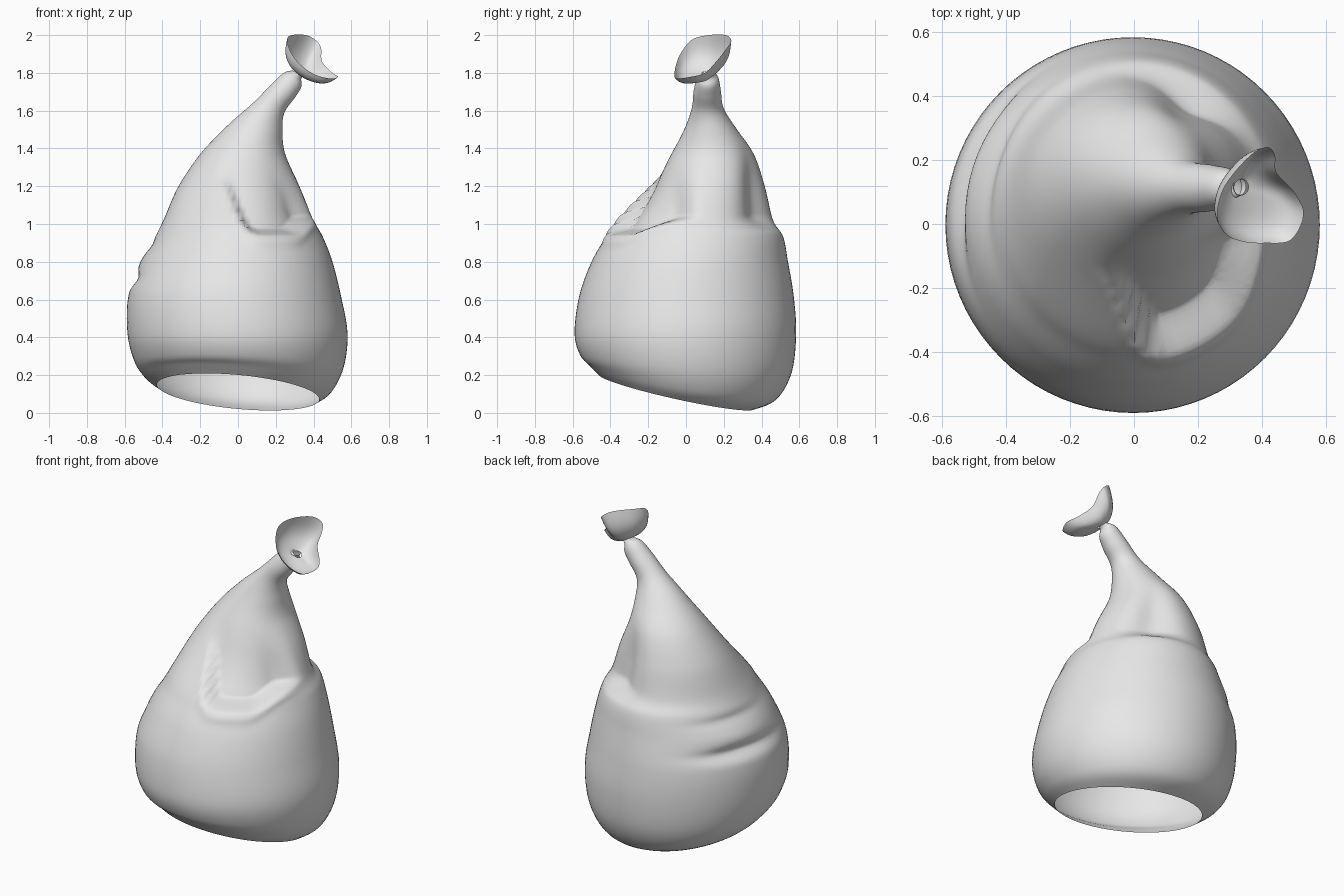
import bpy, bmesh, math
from mathutils import Vector

cube = bpy.data.objects.get("Cube")
if cube:
    bpy.data.objects.remove(cube, do_unlink=True)

cloth = bpy.data.materials.new("pale grey cloth")
cloth.use_nodes = True
grey = (0.8, 0.8, 0.8, 1)
cloth.diffuse_color = grey
cloth.node_tree.nodes["Principled BSDF"].inputs["Base Color"].default_value = grey

SIDES = 80


def spline(a, b, c, d, t):
    return [0.5 * (2 * q + (r - p) * t + (2 * p - 5 * q + 4 * r - s) * t * t
                   + (3 * q - p - 3 * r + s) * t ** 3) for p, q, r, s in zip(a, b, c, d)]


def smooth(lo, hi, v):
    t = max(0, min(1, (v - lo) / (hi - lo)))
    return t * t * (3 - 2 * t)


def bump(mid, width, v):
    return math.exp(-((v - mid) / width) ** 2)


def skin(name, rings):
    """Bridge a list of closed rings into one smooth open surface."""
    bm = bmesh.new()
    loops = [[bm.verts.new(p) for p in ring] for ring in rings]
    for low, high in zip(loops, loops[1:]):
        for i in range(len(low)):
            j = (i + 1) % len(low)
            bm.faces.new((low[i], low[j], high[j], high[i]))
    mesh = bpy.data.meshes.new(name)
    bm.to_mesh(mesh)
    bm.free()
    mesh.materials.append(cloth)
    for p in mesh.polygons:
        p.use_smooth = True
    obj = bpy.data.objects.new(name, mesh)
    bpy.context.collection.objects.link(obj)
    return obj


# Sack body: height, left, right, front, back, slope along x, slope along y
rows = [
    (0.10, -0.43, 0.43, -0.46, 0.36, -0.09, -0.22),
    (0.16, -0.50, 0.50, -0.51, 0.48, -0.08, -0.18),
    (0.26, -0.55, 0.56, -0.56, 0.56, -0.03, -0.08),
    (0.42, -0.585, 0.58, -0.59, 0.583, 0, 0),
    (0.62, -0.58, 0.545, -0.565, 0.57, 0, 0),
    (0.80, -0.51, 0.50, -0.50, 0.54, 0, 0),
    (0.93, -0.44, 0.45, -0.425, 0.515, 0, 0),
    (1.02, -0.395, 0.40, -0.36, 0.465, 0, 0),
    (1.20, -0.315, 0.325, -0.20, 0.42, 0, 0),
    (1.37, -0.20, 0.25, -0.08, 0.36, 0, 0),
    (1.50, -0.07, 0.235, -0.01, 0.27, -0.05, 0),
    (1.61, 0.07, 0.245, 0.03, 0.20, -0.25, 0),
    (1.70, 0.17, 0.30, 0.04, 0.185, -0.5, 0),
    (1.76, 0.235, 0.335, 0.055, 0.175, -0.7, 0),
    (1.79, 0.275, 0.335, 0.075, 0.16, -0.7, 0),
    (1.80, 0.31, 0.35, 0.09, 0.145, -0.5, 0),
]


def fold_depth(x, y, z, angle):
    """Inward share of the radius where the cloth sags or creases."""
    # front pocket: sharp curved lip below, fading out above
    lip = 0.935 + 0.28 * smooth(0.13, -0.10, x) ** 1.6 + 0.09 * smooth(0.30, 0.42, x)
    side = smooth(-0.13, 0.0, x) * smooth(0.08, -0.10, y)
    depth = 0.24 * side * smooth(lip, lip + 0.045, z) * smooth(1.42, 1.02, z)
    # rolled lip just under the pocket
    depth -= 0.025 * side * bump(lip - 0.02, 0.035, z)
    # hollow beside the neck at the back
    depth += 0.16 * bump(1.05, 0.35, angle) * smooth(0.95, 1.05, z) * smooth(1.5, 1.15, z)
    # creases on the right flank
    flank = bump(2.85, 0.45, angle)
    depth += 0.075 * flank * bump(0.71, 0.035, z) - 0.02 * flank * bump(0.80, 0.04, z)
    depth += 0.03 * flank * bump(0.89, 0.03, z)
    return depth


body = []
for k in range(len(rows) - 1):
    near = [rows[max(0, min(len(rows) - 1, k + o))] for o in (-1, 0, 1, 2)]
    steps = 14 if 0.6 < rows[k][0] < 1.3 else 5
    for s in range(steps + (k == len(rows) - 2)):
        z, x0, x1, y0, y1, sx, sy = spline(*near, s / steps)
        cx, cy, rx, ry = (x0 + x1) / 2, (y0 + y1) / 2, (x1 - x0) / 2, (y1 - y0) / 2
        ring = []
        for i in range(SIDES):
            a = 2 * math.pi * i / SIDES
            dx, dy = rx * math.cos(a), ry * math.sin(a)
            f = 1 - fold_depth(cx + dx, cy + dy, z, a)
            h = z + sx * (dx + (cx if z < 0.4 else 0)) + sy * (dy + (cy if z < 0.4 else 0))
            ring.append((cx + dx * f, cy + dy * f, max(0, h)))
        body.append(ring)
skin("sack_body", body)

# Flared mouth above the tie
rim = [
    (0.53, 0.03, 1.78), (0.50, 0.10, 1.80), (0.445, 0.16, 1.86), (0.44, 0.215, 1.93),
    (0.415, 0.24, 1.97), (0.36, 0.21, 2.0), (0.285, 0.12, 2.0), (0.26, 0.03, 1.975),
    (0.285, -0.03, 1.90), (0.34, -0.055, 1.835), (0.41, -0.06, 1.79), (0.49, -0.05, 1.77),
]
n = len(rim)
edge = [Vector(spline(*[rim[(k + o) % n] for o in (-1, 0, 1, 2)], s / 5))
        for k in range(n) for s in range(5)]
tie = Vector((0.335, 0.115, 1.79))
axis = Vector((0.45, -0.1, 0.9)).normalized()
mouth = []
for s in range(13):
    t = s / 12
    ring = []
    for p in edge:
        out = p - tie
        flat = out - axis * out.dot(axis)
        start = tie + flat.normalized() * 0.025
        # spread sideways a little ahead of rising, for a cupped flare
        ring.append(start.lerp(p, t) + (flat * 0.16 - axis * 0.02) * math.sin(math.pi * t))
    mouth.append(ring)
skin("sack_mouth", mouth)
